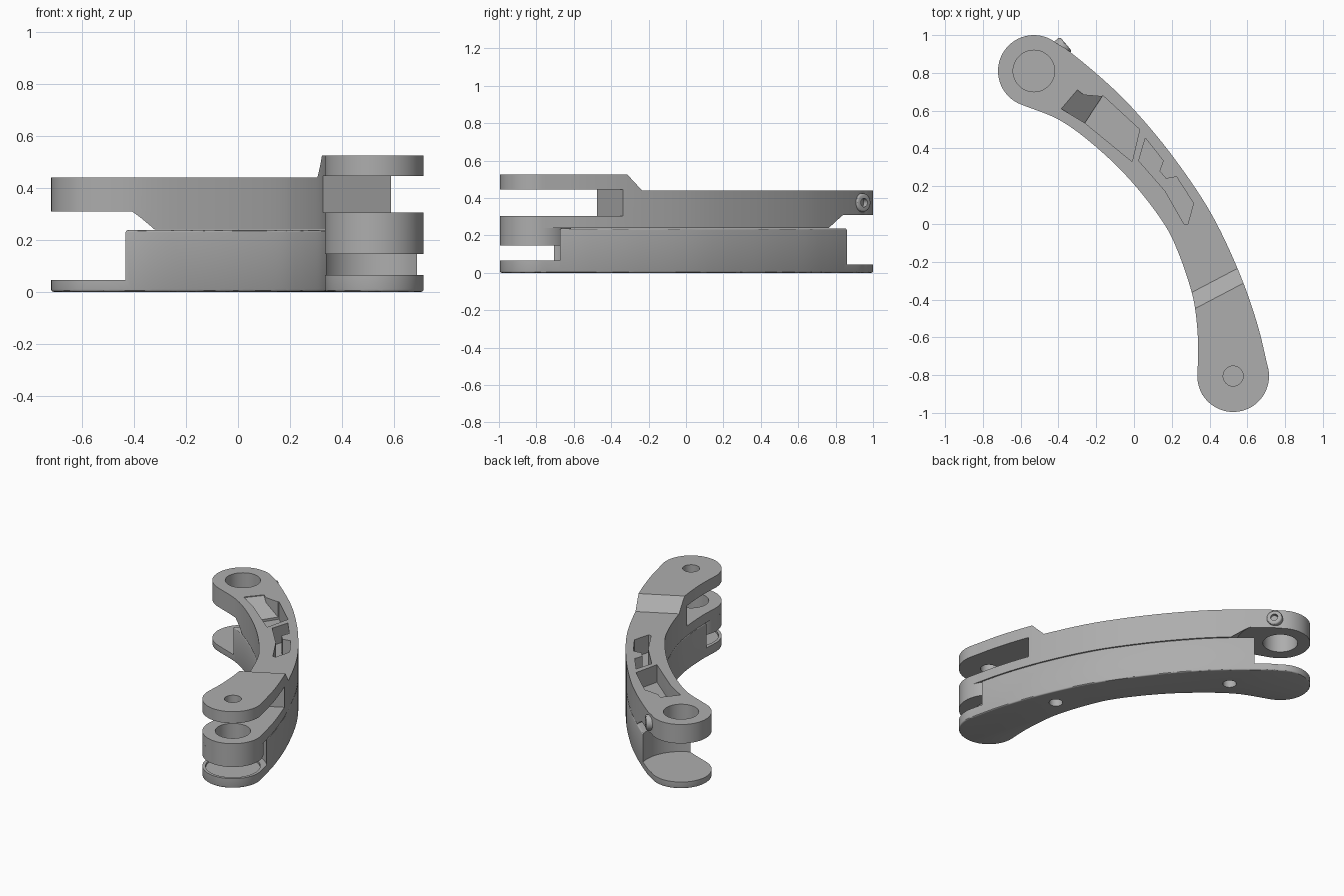
import bpy, bmesh, math
from mathutils import Vector, Matrix

if "Cube" in bpy.data.objects:
    bpy.data.objects.remove(bpy.data.objects["Cube"])

grey = bpy.data.materials.new("plain_grey")
grey.diffuse_color = (0.42, 0.42, 0.42, 1)
grey.use_nodes = True
grey.node_tree.nodes["Principled BSDF"].inputs["Base Color"].default_value = grey.diffuse_color

P = Vector((-0.53, 0.81))    # upper-left pivot
Q = Vector((0.525, -0.805))  # lower-right pivot
R = 0.19


def new_object(name, bm):
    bmesh.ops.recalc_face_normals(bm, faces=bm.faces[:])
    me = bpy.data.meshes.new(name)
    bm.to_mesh(me)
    bm.free()
    ob = bpy.data.objects.new(name, me)
    me.materials.append(grey)
    bpy.context.collection.objects.link(ob)
    return ob


def prism(name, pts, z0, z1):
    """Vertical prism; z0 may be a list giving a sloped bottom."""
    bm = bmesh.new()
    zs = z0 if isinstance(z0, list) else [z0] * len(pts)
    lo = [bm.verts.new((p[0], p[1], z)) for p, z in zip(pts, zs)]
    hi = [bm.verts.new((p[0], p[1], z1)) for p in pts]
    n = len(pts)
    bm.faces.new(lo[::-1])
    bm.faces.new(hi)
    for i in range(n):
        j = (i + 1) % n
        bm.faces.new((lo[i], lo[j], hi[j], hi[i]))
    return new_object(name, bm)


def cylinder(name, c, r0, z0, z1, r1=None):
    bm = bmesh.new()
    bmesh.ops.create_cone(bm, cap_ends=True, segments=72, radius1=r0,
                          radius2=r0 if r1 is None else r1, depth=z1 - z0,
                          matrix=Matrix.Translation((c[0], c[1], (z0 + z1) / 2)))
    return new_object(name, bm)


def apply_mods(ob):
    bpy.context.view_layer.objects.active = ob
    for m in list(ob.modifiers):
        bpy.ops.object.modifier_apply(modifier=m.name)


def cut(ob, *cutters):
    for c in cutters:
        m = ob.modifiers.new("cut", 'BOOLEAN')
        m.operation, m.solver, m.object = 'DIFFERENCE', 'EXACT', c
        apply_mods(ob)
        bpy.data.objects.remove(c)


def bevel(ob, w):
    m = ob.modifiers.new("bevel", 'BEVEL')
    m.width, m.segments, m.limit_method, m.angle_limit = w, 3, 'ANGLE', math.radians(60)
    apply_mods(ob)


def spline(pts, steps=8):
    p = [Vector(q) for q in pts]
    p = [2 * p[0] - p[1]] + p + [2 * p[-1] - p[-2]]
    out = []
    for i in range(1, len(p) - 2):
        a, b, c, d = p[i - 1:i + 3]
        for k in range(steps):
            t = k / steps
            out.append(0.5 * (2 * b + (c - a) * t + (2 * a - 5 * b + 4 * c - d) * t * t
                              + (3 * b - a - 3 * c + d) * t ** 3))
    return out + [p[-2]]


def arc(c, a0, a1, n=36):
    return [c + R * Vector((math.cos(math.radians(a0 + (a1 - a0) * i / n)),
                            math.sin(math.radians(a0 + (a1 - a0) * i / n))))
            for i in range(1, n)]


# Curved arm outline shared by both halves
outer = spline([(-0.408, 0.956), (-0.34, 0.912), (-0.16, 0.762), (0, 0.605), (0.2, 0.365),
                (0.4, 0.07), (0.55, -0.24), (0.65, -0.52), (0.712, -0.772)])
inner = spline([(0.335, -0.805), (0.34, -0.66), (0.33, -0.5), (0.305, -0.36), (0.24, -0.165),
                (0.16, 0.0), (0, 0.21), (-0.18, 0.39), (-0.385, 0.545), (-0.601, 0.634)])
outline = outer + arc(Q, 10, -180) + inner + arc(P, 248, 50)

# Direction across the arm, used for the raised tongue
N = Vector((-0.465, 0.885)).normalized()
T = Vector((N.y, -N.x))
O = Vector((0.31, -0.36))


def across(profile):
    """Cutter extruded along T from a (distance along N, z) profile."""
    bm = bmesh.new()
    rows = [[bm.verts.new((*(O + N * d + T * s), z)) for d, z in profile] for s in (-3, 3)]
    n = len(profile)
    bm.faces.new(rows[0])
    bm.faces.new(rows[1][::-1])
    for i in range(n):
        j = (i + 1) % n
        bm.faces.new((rows[0][i], rows[0][j], rows[1][j], rows[1][i]))
    return new_object("cutter", bm)


# Lower half: plate with a body between the pivots
base = prism("lower_arm", outline, 0.0, 0.238)
bevel(base, 0.009)
cut(base,
    cylinder("cutter", P, 0.26, 0.045, 0.4),
    cylinder("cutter", Q, 0.21, 0.065, 0.4),
    cylinder("cutter", Q, 0.17, 0.05, 0.1),
    cylinder("cutter", (0.42, -0.27), 0.043, -0.1, 0.12),
    cylinder("cutter", (-0.27, 0.62), 0.043, -0.1, 0.12))

# Upper half: body, fork tongue and pivot eye
top = prism("upper_arm", outline, 0.24, 0.525)
cut(top,
    across([(0, 0.44), (4, 0.44), (4, 0.6), (-0.158, 0.6)]),
    across([(-0.11, 0.305), (-4, 0.305), (-4, 0.445), (-0.11, 0.445)]),
    cylinder("cutter", P, 0.39, 0.225, 0.31, 0.28),
    cylinder("cutter", P, 0.11, 0.1, 0.6),
    cylinder("cutter", Q, 0.11, 0.1, 0.4),
    cylinder("cutter", Q, 0.053, 0.4, 0.6))

# Pockets in the top face, the first with a ramp
cut(top,
    prism("cutter", [(-0.165, 0.68), (0.03, 0.5), (-0.01, 0.33), (-0.26, 0.535)], 0.32, 0.6),
    prism("cutter", [(-0.3, 0.71), (-0.265, 0.683), (-0.16, 0.674), (-0.254, 0.531), (-0.385, 0.61)],
          [0.435, 0.405, 0.33, 0.33, 0.435], 0.6),
    prism("cutter", [(0.06, 0.455), (0.155, 0.335), (0.135, 0.28), (0.17, 0.24), (0.225, 0.25),
                     (0.315, 0.11), (0.285, 0.0), (0.265, 0.0), (0.165, 0.175), (0.025, 0.335)],
          0.32, 0.6))

# Pivot ring below the fork
ring = cylinder("pivot_ring", Q, R, 0.145, 0.24)
cut(ring,
    cylinder("cutter", Q, 0.11, 0.2, 0.4),
    cylinder("cutter", Q, 0.085, 0.1, 0.21))

# Set screw boss in the side of the pivot eye
ang = math.radians(40)
axis = Vector((math.cos(ang), math.sin(ang), 0))


def radial(name, r, a, b):
    mid = Vector((P.x, P.y, 0.375)) + axis * (a + b) / 2
    bm = bmesh.new()
    bmesh.ops.create_cone(bm, cap_ends=True, segments=40, radius1=r, radius2=r, depth=b - a,
                          matrix=Matrix.Translation(mid) @ axis.to_track_quat('Z', 'Y').to_matrix().to_4x4())
    return new_object(name, bm)


screw = radial("set_screw", 0.05, 0.13, 0.222)
bevel(screw, 0.012)
cut(screw, radial("cutter", 0.023, 0.17, 0.3))

# Smooth curved walls, keep sharp edges
for ob in (base, top, ring, screw):
    bpy.ops.object.select_all(action='DESELECT')
    ob.select_set(True)
    bpy.context.view_layer.objects.active = ob
    bpy.ops.object.shade_smooth_by_angle(angle=math.radians(30))
